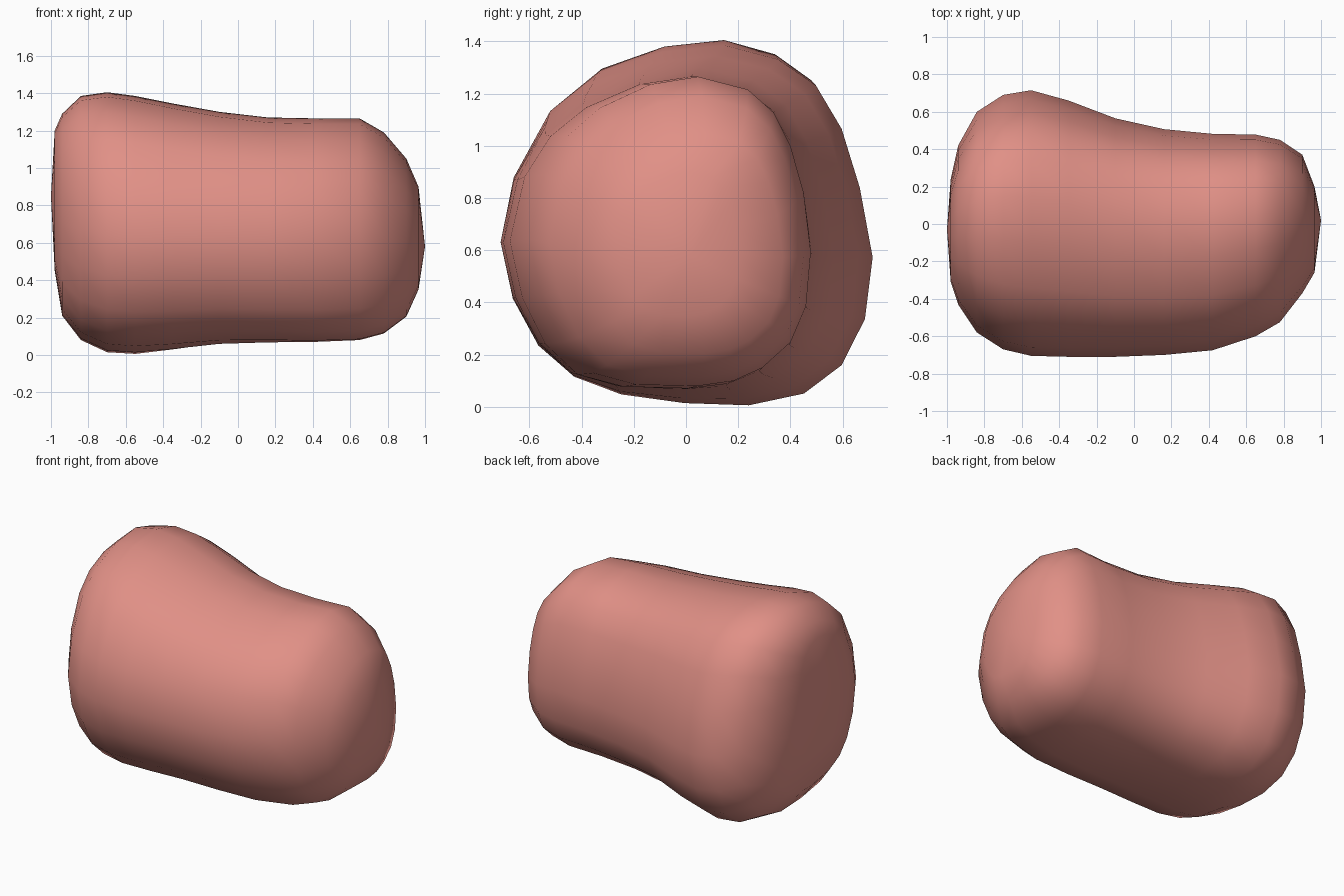
import bpy, bmesh

if "Cube" in bpy.data.objects:
    bpy.data.objects.remove(bpy.data.objects["Cube"])

# Cross-section outlines (y, z): wide left end and narrow right end
WIDE = [(.23, .005), (.445, .05), (.59, .16), (.68, .34), (.71, .58),
        (.66, .85), (.59, 1.08), (.49, 1.25), (.345, 1.35), (.14, 1.405),
        (-.1, 1.38), (-.35, 1.295), (-.53, 1.15), (-.67, .89), (-.715, .64),
        (-.67, .42), (-.57, .235), (-.44, .12), (-.26, .05), (-.02, .015)]
NARROW = [(.15, .09), (.27, .14), (.39, .24), (.455, .38), (.475, .59),
          (.445, .82), (.39, 1.0), (.32, 1.13), (.21, 1.22), (0, 1.27),
          (-.2, 1.24), (-.41, 1.15), (-.55, 1.04), (-.65, .89), (-.71, .64),
          (-.66, .42), (-.57, .24), (-.44, .12), (-.26, .075), (0, .07)]

# Stations along the body: x, y min, y max, z min, z max
STATIONS = [
    (-.98, -.31, .24, .45, 1.20), (-.94, -.43, .42, .21, 1.29),
    (-.84, -.58, .60, .08, 1.385), (-.70, -.67, .69, .015, 1.405),
    (-.55, -.705, .715, .005, 1.385), (-.35, -.71, .66, .025, 1.345),
    (-.10, -.71, .565, .055, 1.30), (.16, -.70, .507, .065, 1.27),
    (.42, -.675, .482, .07, 1.265), (.65, -.60, .478, .08, 1.265),
    (.78, -.525, .45, .115, 1.19), (.90, -.37, .37, .205, 1.05),
    (.965, -.26, .20, .35, .90)]


def normalised(outline):
    """Remap an outline to the 0..1 square."""
    ys, zs = zip(*outline)
    return [((y - min(ys)) / (max(ys) - min(ys)),
             (z - min(zs)) / (max(zs) - min(zs))) for y, z in outline]


wide, narrow = normalised(WIDE), normalised(NARROW)
bm = bmesh.new()

# Rings blended from the wide to the narrow outline
rings = []
for x, y0, y1, z0, z1 in STATIONS:
    t = min(1, max(0, (x + .6) / 1.1))
    ring = []
    for (ay, az), (by, bz) in zip(wide, narrow):
        u, v = ay + (by - ay) * t, az + (bz - az) * t
        ring.append(bm.verts.new((x, y0 + (y1 - y0) * u, z0 + (z1 - z0) * v)))
    rings.append(ring)

# Side skin
n = len(WIDE)
for a, b in zip(rings, rings[1:]):
    for i in range(n):
        j = (i + 1) % n
        bm.faces.new((a[i], a[j], b[j], b[i]))

# Domed ends
for ring, tip in ((rings[0], (-1, -.03, .85)), (rings[-1], (1, .02, .58))):
    centre = bm.verts.new(tip)
    for i in range(n):
        bm.faces.new((ring[i], ring[(i + 1) % n], centre))

bmesh.ops.recalc_face_normals(bm, faces=bm.faces)
for face in bm.faces:
    face.smooth = True
mesh = bpy.data.meshes.new("rounded_body")
bm.to_mesh(mesh)
bm.free()
body = bpy.data.objects.new("rounded_body", mesh)
bpy.context.collection.objects.link(body)

# Salmon pink
mat = bpy.data.materials.new("salmon_pink")
mat.diffuse_color = (.75, .28, .24, 1)
mat.use_nodes = True
mat.node_tree.nodes["Principled BSDF"].inputs["Base Color"].default_value = mat.diffuse_color
mesh.materials.append(mat)
